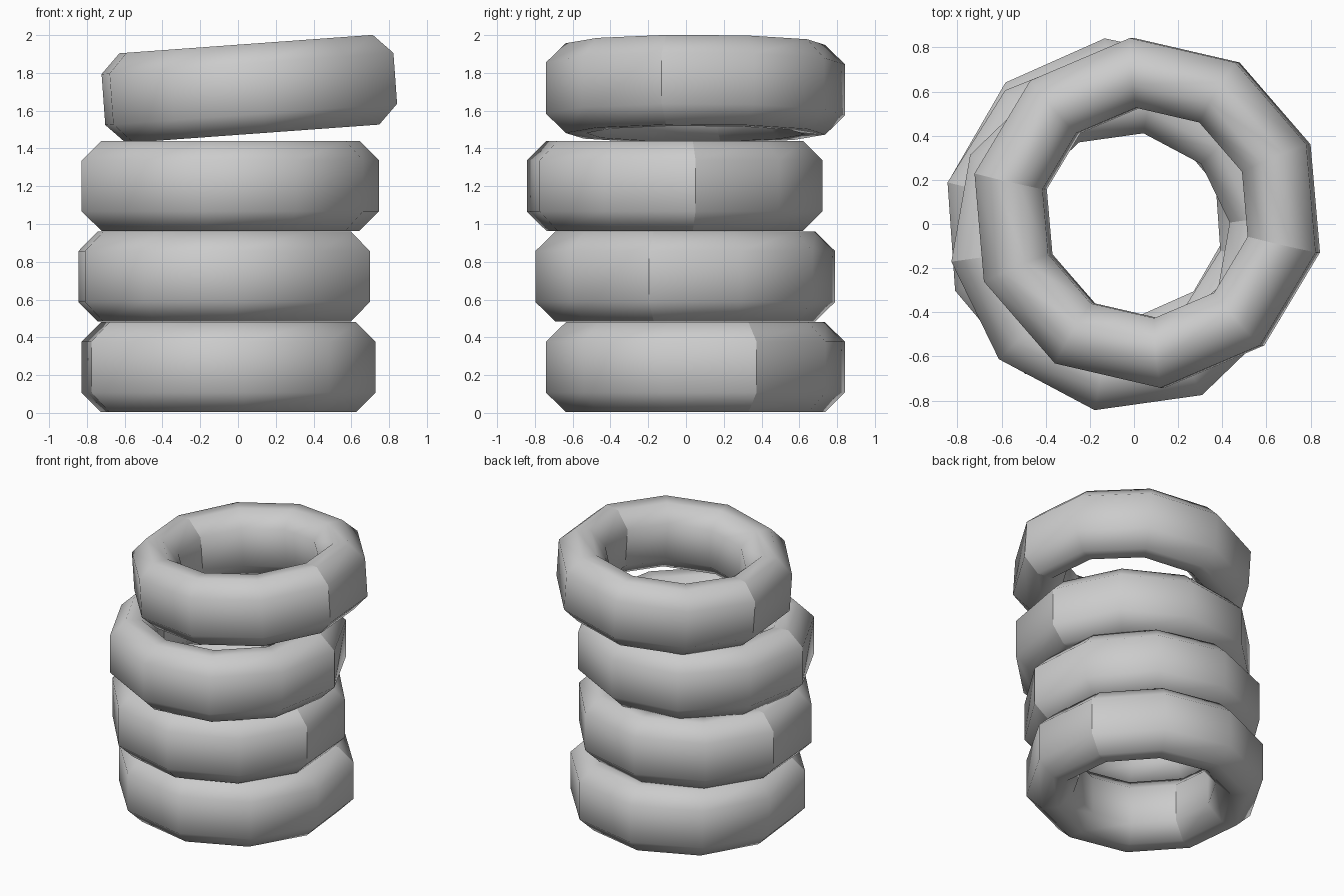
import bpy, bmesh
from math import radians, cos, sin, tau

default = bpy.data.objects.get("Cube")
if default:
    bpy.data.objects.remove(default, do_unlink=True)

GREY = (0.6, 0.6, 0.6, 1)
rubber = bpy.data.materials.new("rubber_grey")
rubber.use_nodes = True
rubber.diffuse_color = GREY
rubber.node_tree.nodes["Principled BSDF"].inputs["Base Color"].default_value = GREY

SIDES = 10
# Chamfered cross-section: radius, height
PROFILE = [(0.795, -0.135), (0.795, 0.135), (0.69, 0.238), (0.582, 0.238),
           (0.478, 0.135), (0.478, -0.135), (0.582, -0.238), (0.69, -0.238)]


def make_tyre(name, centre, turn, tilt=0):
    """Ten-sided smooth ring with two sharp seams on opposite sides."""
    bm = bmesh.new()
    rings = []
    for i in range(SIDES):
        a = radians(turn) + tau * i / SIDES
        rings.append([bm.verts.new((r * cos(a), r * sin(a), z)) for r, z in PROFILE])
    n = len(PROFILE)
    for i in range(SIDES):
        here, after = rings[i], rings[(i + 1) % SIDES]
        for j in range(n):
            k = (j + 1) % n
            bm.faces.new((here[j], after[j], after[k], here[k])).smooth = True
    bmesh.ops.recalc_face_normals(bm, faces=bm.faces[:])
    for i in (0, SIDES // 2):
        for j in range(n):
            bm.edges.get((rings[i][j], rings[i][(j + 1) % n])).smooth = False
    mesh = bpy.data.meshes.new(name)
    bm.to_mesh(mesh)
    bm.free()
    mesh.materials.append(rubber)
    tyre = bpy.data.objects.new(name, mesh)
    tyre.location = centre
    tyre.rotation_euler.y = radians(tilt)
    bpy.context.collection.objects.link(tyre)


# Stack from the ground up, the top one leaning
make_tyre("bottom_tyre", (-0.05, 0.05, 0.242), 24)
make_tyre("lower_middle_tyre", (-0.073, -0.004, 0.722), -14)
make_tyre("upper_middle_tyre", (-0.04, -0.06, 1.202), 8)
make_tyre("top_tyre", (0.06, 0.05, 1.715), -13, -4.15)
